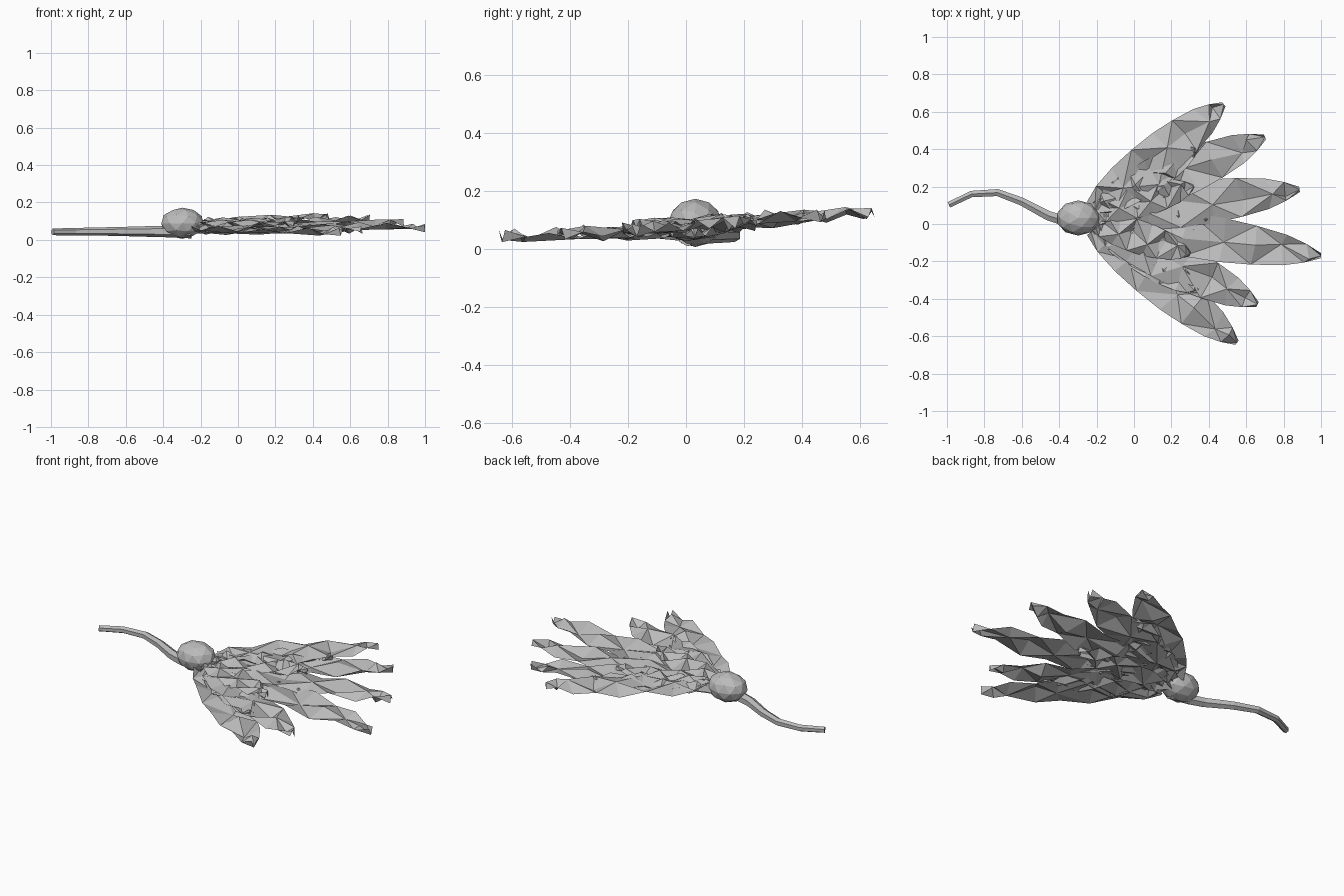
import bpy, bmesh, math, random
from mathutils import Vector

if "Cube" in bpy.data.objects:
    bpy.data.objects.remove(bpy.data.objects["Cube"])

random.seed(4)
grey = bpy.data.materials.new("plain grey")
grey.diffuse_color = (0.5, 0.5, 0.5, 1)
grey.use_nodes = True
grey.node_tree.nodes["Principled BSDF"].inputs["Base Color"].default_value = grey.diffuse_color


def finish(name, bm):
    mesh = bpy.data.meshes.new(name)
    bm.to_mesh(mesh)
    bm.free()
    mesh.materials.append(grey)
    obj = bpy.data.objects.new(name, mesh)
    bpy.context.collection.objects.link(obj)
    return obj


# Half width of a petal along its length
ROWS = [(0, .05), (.1, .085), (.24, .108), (.4, .118), (.56, .118),
        (.7, .105), (.84, .082), (.93, .05), (1, .014)]


def petal(name, root, tip, z0, z1, width=1.0, fold=0.022, flip=1):
    """Thin creased strip, its midrib and edges alternately up and down."""
    root, tip = Vector(root), Vector(tip)
    along = (tip - root).normalized()
    side = Vector((-along.y, along.x))
    bm = bmesh.new()
    rows = []
    for i, (t, w) in enumerate(ROWS):
        z = z0 + (z1 - z0) * t
        last = i == len(ROWS) - 1
        zig = flip * (-1) ** i
        row = []
        for s in (1, 0, -1):
            shift = 0 if last or s else random.uniform(-.03, .03)
            p = root.lerp(tip, t) + side * (s * w * width + shift)
            if not last and s == 0:
                p += along * random.uniform(-.03, .03)
            dz = fold * zig * (1 if s == 0 else -.6) + random.uniform(-.008, .008)
            row.append(bm.verts.new((min(p.x, 1), p.y, max(z + dz, .015))))
        rows.append(row)
    for i, (a, b) in enumerate(zip(rows, rows[1:])):
        for k in (0, 1):
            q = (a[k], b[k], b[k + 1], a[k + 1])
            if (i + k) % 2:
                bm.faces.new((q[0], q[1], q[2]))
                bm.faces.new((q[0], q[2], q[3]))
            else:
                bm.faces.new((q[0], q[1], q[3]))
                bm.faces.new((q[1], q[2], q[3]))
    bmesh.ops.recalc_face_normals(bm, faces=bm.faces)
    bm.normal_update()
    if sum(f.normal.z for f in bm.faces) < 0:
        bmesh.ops.reverse_faces(bm, faces=bm.faces)
    finish(name, bm)


# Long outer petals fanned out from the bulb: root, tip, start and end height
LONG = [((-.22, .08), (.48, .64), .09, .12),
        ((-.20, .06), (.70, .465), .08, .115),
        ((-.20, .04), (.885, .185), .07, .09),
        ((-.20, .02), (1.0, -.17), .07, .07),
        ((-.20, .00), (.66, -.43), .06, .05),
        ((-.22, -.02), (.55, -.635), .06, .045)]
for i, (r, t, a, b) in enumerate(LONG):
    petal(f"long_petal_{i + 1}", r, t, a, b, flip=(-1) ** i)

# Short petals filling the gaps, above and below
SHORT = [((-.20, .08), (.34, .41), .10, .11), ((-.22, .06), (.32, .2), .09, .10),
         ((-.20, .03), (.42, .03), .05, .06), ((-.22, .01), (.30, -.16), .08, .08),
         ((-.20, -.01), (.34, -.36), .05, .06)]
for i, (r, t, a, b) in enumerate(SHORT):
    petal(f"short_petal_{i + 1}", r, t, a, b, .75, .02, -(-1) ** i)

# Faceted bulb
bm = bmesh.new()
bmesh.ops.create_icosphere(bm, subdivisions=2, radius=1)
for v in bm.verts:
    v.co = Vector((-.298 + v.co.x * .117, .032 + v.co.y * .094, .089 + v.co.z * .083))
finish("bulb", bm)

# Six-sided tapering bent stem
PATH = [(-.99, .102, .043, .018), (-.87, .16, .044, .020), (-.73, .168, .045, .022),
        (-.60, .12, .045, .025), (-.46, .045, .045, .029), (-.38, .02, .045, .031),
        (-.25, .005, .042, .034)]
bm = bmesh.new()
rings = []
for i, (x, y, z, r) in enumerate(PATH):
    a, b = PATH[max(i - 1, 0)], PATH[min(i + 1, len(PATH) - 1)]
    d = Vector((b[0] - a[0], b[1] - a[1])).normalized()
    ring = []
    for k in range(6):
        ang = math.radians(60 * k + 30)
        c, s = r * math.cos(ang), r * math.sin(ang)
        ring.append(bm.verts.new((max(x - d.y * c, -1), y + d.x * c, z + s)))
    rings.append(ring)
for a, b in zip(rings, rings[1:]):
    for k in range(6):
        bm.faces.new((a[k], a[(k + 1) % 6], b[(k + 1) % 6], b[k]))
bm.faces.new(rings[0])
bm.faces.new(rings[-1])
bmesh.ops.recalc_face_normals(bm, faces=bm.faces)
finish("stem", bm)
